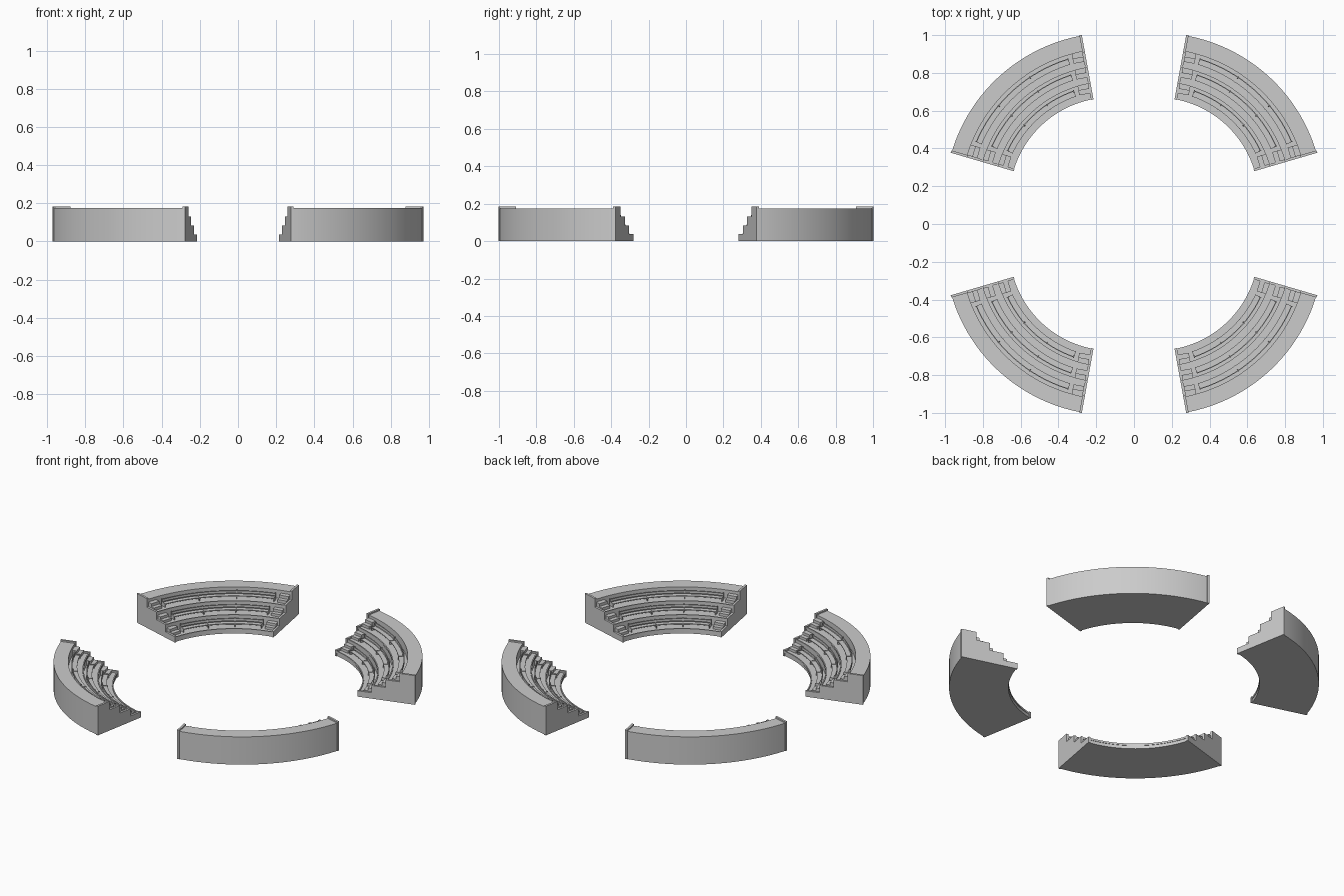
import bpy, bmesh
from math import radians, cos, sin

if "Cube" in bpy.data.objects:
    bpy.data.objects.remove(bpy.data.objects["Cube"])

CX, CY = 0.118, 0.128                      # arc centre of one stand
A0, A1 = radians(16.3), radians(79.7)      # angular span of one stand
RADII = [0.545, 0.63, 0.715, 0.80, 0.884]  # tier edges, inner to outer
FLOORS = [0.026, 0.074, 0.122, 0.175]      # floor height of each tier
WALLS = [0.037, 0.083, 0.131, 0.184]       # height of the end walls
WALL_T = 0.013


def finish(name, bm):
    """Make an object and mirror it to all four quadrants."""
    bmesh.ops.recalc_face_normals(bm, faces=bm.faces[:])
    me = bpy.data.meshes.new(name)
    bm.to_mesh(me)
    bm.free()
    ob = bpy.data.objects.new(name, me)
    bpy.context.collection.objects.link(ob)
    mod = ob.modifiers.new("Mirror", 'MIRROR')
    mod.use_axis = (True, True, False)
    mod.use_mirror_merge = False
    bpy.context.view_layer.objects.active = ob
    ob.select_set(True)
    bpy.ops.object.shade_smooth_by_angle(angle=radians(30))
    ob.select_set(False)
    return ob


def loft(bm, rings):
    """Closed solid through a list of equal profiles."""
    rings = [[bm.verts.new(p) for p in ring] for ring in rings]
    n = len(rings[0])
    for a, b in zip(rings, rings[1:]):
        for i in range(n):
            j = (i + 1) % n
            bm.faces.new((a[i], a[j], b[j], b[i]))
    bm.faces.new(rings[0])
    bm.faces.new(rings[-1])


def sweep(bm, profile, a, b, n):
    """Revolve an (r, z) profile from angle a to b."""
    loft(bm, [[(CX + r * cos(t), CY + r * sin(t), z) for r, z in profile]
              for t in (a + (b - a) * i / n for i in range(n + 1))])


def slab(bm, profile, ang, d0, d1):
    """Straight radial slab between sideways offsets d0 and d1."""
    loft(bm, [[(CX + r * cos(ang) - d * sin(ang), CY + r * sin(ang) + d * cos(ang), z)
               for r, z in profile] for d in (d0, d1)])


def rect(r0, r1, z0, z1):
    return [(r0, z0), (r1, z0), (r1, z1), (r0, z1)]


def stepped(radii, heights):
    pts = [(radii[-1], 0), (radii[0], 0)]
    for r0, r1, z in zip(radii, radii[1:], heights):
        pts += [(r0, z), (r1, z)]
    return pts


# stepped body of the stand
bm = bmesh.new()
sweep(bm, stepped(RADII, FLOORS), A0 + 0.002, A1 - 0.002, 32)
finish("stand_body", bm)

# stepped end walls
bm = bmesh.new()
wall_r = [RADII[0] - 0.005] + [r - 0.005 for r in RADII[1:4]] + [RADII[4] + 0.004]
slab(bm, stepped(wall_r, WALLS), A0, 0, WALL_T)
slab(bm, stepped(wall_r, WALLS), A1, -WALL_T, 0)
finish("end_walls", bm)

# raised lip along the front edge of each tier
bm = bmesh.new()
for r, z in zip(RADII, FLOORS[:3]):
    sweep(bm, rect(r - 0.003, r + 0.004, z - 0.006, z + 0.006), A0 + 0.01, A1 - 0.01, 32)
finish("tier_lips", bm)

seats, backs, supports, stairs = (bmesh.new() for _ in range(4))
for k in range(3):
    r, z, rise = RADII[k], FLOORS[k], FLOORS[k + 1] - FLOORS[k]
    a, b = A0 + 0.093 / (r + 0.05), A1 - 0.093 / (r + 0.05)
    # curved bench seat and backrest
    sweep(seats, rect(r + 0.034, r + 0.062, z + 0.016, z + 0.021), a, b, 27)
    sweep(backs, rect(r + 0.062, r + 0.067, z + 0.024, z + 0.039), a, b, 27)
    # bench supports
    for i in range(4):
        t = a + (b - a) * i / 3
        prof = [(r + 0.032, z - 0.002), (r + 0.07, z - 0.002), (r + 0.07, z + 0.042),
                (r + 0.06, z + 0.042), (r + 0.057, z + 0.024), (r + 0.032, z + 0.024)]
        slab(supports, prof, t, -0.002, 0.002)
    # small stairs beside each end wall
    steps = [(r + 0.09, z - 0.002), (r + 0.03, z - 0.002), (r + 0.03, z + rise / 3),
             (r + 0.055, z + rise / 3), (r + 0.055, z + rise * 2 / 3),
             (r + 0.09, z + rise * 2 / 3)]
    slab(stairs, steps, A0, 0.012, 0.07)
    slab(stairs, steps, A1, -0.07, -0.012)
finish("bench_seats", seats)
finish("bench_backs", backs)
finish("bench_supports", supports)
finish("stairs", stairs)
